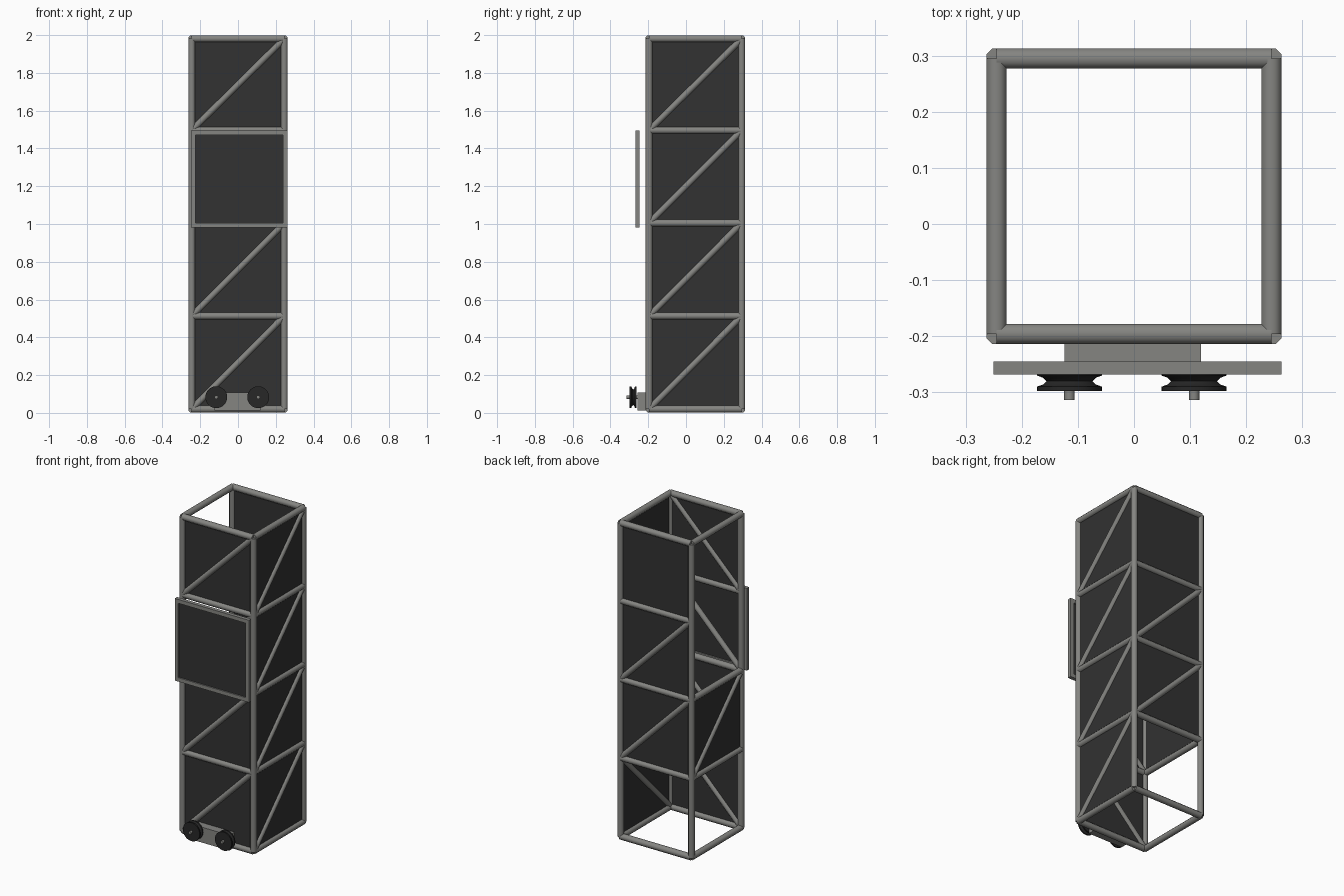
import bpy, bmesh, math
from mathutils import Vector, Matrix

if "Cube" in bpy.data.objects:
    bpy.data.objects.remove(bpy.data.objects["Cube"])


def material(name, rgb):
    m = bpy.data.materials.new(name)
    m.diffuse_color = (*rgb, 1)
    m.use_nodes = True
    m.node_tree.nodes["Principled BSDF"].inputs["Base Color"].default_value = m.diffuse_color
    return m


STEEL = material("grey steel", (0.235, 0.235, 0.222))
PANEL = material("dark panel", (0.032, 0.032, 0.032))
RUBBER = material("black rubber", (0.02, 0.02, 0.02))


def finish(name, bm, mat, smooth=None):
    bmesh.ops.recalc_face_normals(bm, faces=bm.faces[:])
    me = bpy.data.meshes.new(name)
    bm.to_mesh(me)
    bm.free()
    me.materials.append(mat)
    ob = bpy.data.objects.new(name, me)
    bpy.context.collection.objects.link(ob)
    if smooth:
        bpy.ops.object.select_all(action='DESELECT')
        ob.select_set(True)
        bpy.context.view_layer.objects.active = ob
        bpy.ops.object.shade_smooth_by_angle(angle=math.radians(smooth))
    return ob


def add_tube(bm, a, b, r, sides=8):
    a, b = Vector(a), Vector(b)
    d = b - a
    rot = d.to_track_quat('Z', 'Y').to_matrix().to_4x4()
    spin = Matrix.Rotation(math.pi / sides, 4, 'Z')
    bmesh.ops.create_cone(bm, cap_ends=True, segments=sides, radius1=r, radius2=r,
                          depth=d.length, matrix=Matrix.Translation((a + b) / 2) @ rot @ spin)


def add_box(bm, lo, hi):
    lo, hi = Vector(lo), Vector(hi)
    bmesh.ops.create_cube(bm, size=1, matrix=Matrix.Translation((lo + hi) / 2)
                          @ Matrix.Diagonal((*(hi - lo), 1)))


R = 0.0195
X, Y0, Y1 = 0.245, -0.196, 0.295
Z = [0.02, 0.513, 1.005, 1.496, 1.981]

# each side: start corner, end corner, levels with bars, bays with panels, bays with braces
SIDES = {
    "front": ((-X, Y0), (X, Y0), (0, 1, 2, 3, 4), (0, 1, 3), (0, 1, 2, 3)),
    "right": ((X, Y0), (X, Y1), (0, 1, 2, 3, 4), (0, 1, 2, 3), (0, 1, 2, 3)),
    "back": ((X, Y1), (-X, Y1), (0, 1, 2, 3, 4), (1, 2, 3), (1, 2)),
    "left": ((-X, Y1), (-X, Y0), (0, 1, 2, 4), (1,), (1,)),
}

# corner posts
bm = bmesh.new()
for x in (-X, X):
    for y in (Y0, Y1):
        add_tube(bm, (x, y, Z[0]), (x, y, Z[-1]), R)
finish("corner_posts", bm, STEEL, 50)

# bars, diagonal braces and wall panels of each side
for side, (a, b, bars, panels, braces) in SIDES.items():
    bm = bmesh.new()
    for k in bars:
        add_tube(bm, (*a, Z[k]), (*b, Z[k]), R)
    finish(side + "_bars", bm, STEEL, 50)

    bm = bmesh.new()
    for k in braces:
        add_tube(bm, (*a, Z[k]), (*b, Z[k + 1]), 0.0175)
    finish(side + "_braces", bm, STEEL, 50)

    bm = bmesh.new()
    t = 0.003
    for k in panels:
        add_box(bm, (min(a[0], b[0]) - t * (a[0] == b[0]), min(a[1], b[1]) - t * (a[1] == b[1]), Z[k]),
                (max(a[0], b[0]) + t * (a[0] == b[0]), max(a[1], b[1]) + t * (a[1] == b[1]), Z[k + 1]))
    finish(side + "_panels", bm, PANEL)

# hatch frame and sheet standing off the front
L, RT, B, T, W = -0.25, 0.263, 0.982, 1.496, 0.024
F0, F1 = -0.268, -0.245
bm = bmesh.new()
add_box(bm, (L, F0, B), (L + W, F1, T))
add_box(bm, (RT - W, F0, B), (RT, F1, T))
add_box(bm, (L + W, F0, B), (RT - W, F1, B + W))
add_box(bm, (L + W, F0, T - W), (RT - W, F1, T))
finish("hatch_frame", bm, STEEL)
bm = bmesh.new()
add_box(bm, (L + W, -0.26, B + W), (RT - W, -0.253, T - W))
finish("hatch_sheet", bm, PANEL)

# wheel mounting block
bm = bmesh.new()
add_box(bm, (-0.124, -0.256, 0.012), (0.119, -0.205, 0.108))
finish("wheel_mount", bm, STEEL)

# grooved wheels (radius, y) and their axles
PROFILE = [(0.008, -0.298), (0.058, -0.298), (0.058, -0.290), (0.047, -0.286), (0.041, -0.280),
           (0.047, -0.274), (0.058, -0.270), (0.058, -0.262), (0.008, -0.262)]
N = 32
for name, cx in (("left", -0.115), ("right", 0.107)):
    bm = bmesh.new()
    rings = [[bm.verts.new((cx + r * math.cos(2 * math.pi * i / N), y,
                            0.083 + r * math.sin(2 * math.pi * i / N))) for i in range(N)]
             for r, y in PROFILE]
    for p, q in zip(rings, rings[1:] + rings[:1]):
        for i in range(N):
            j = (i + 1) % N
            bm.faces.new((p[i], p[j], q[j], q[i]))
    finish(name + "_wheel", bm, RUBBER, 35)
    bm = bmesh.new()
    add_tube(bm, (cx, -0.314, 0.083), (cx, -0.25, 0.083), 0.0095, 16)
    finish(name + "_axle", bm, STEEL, 35)
